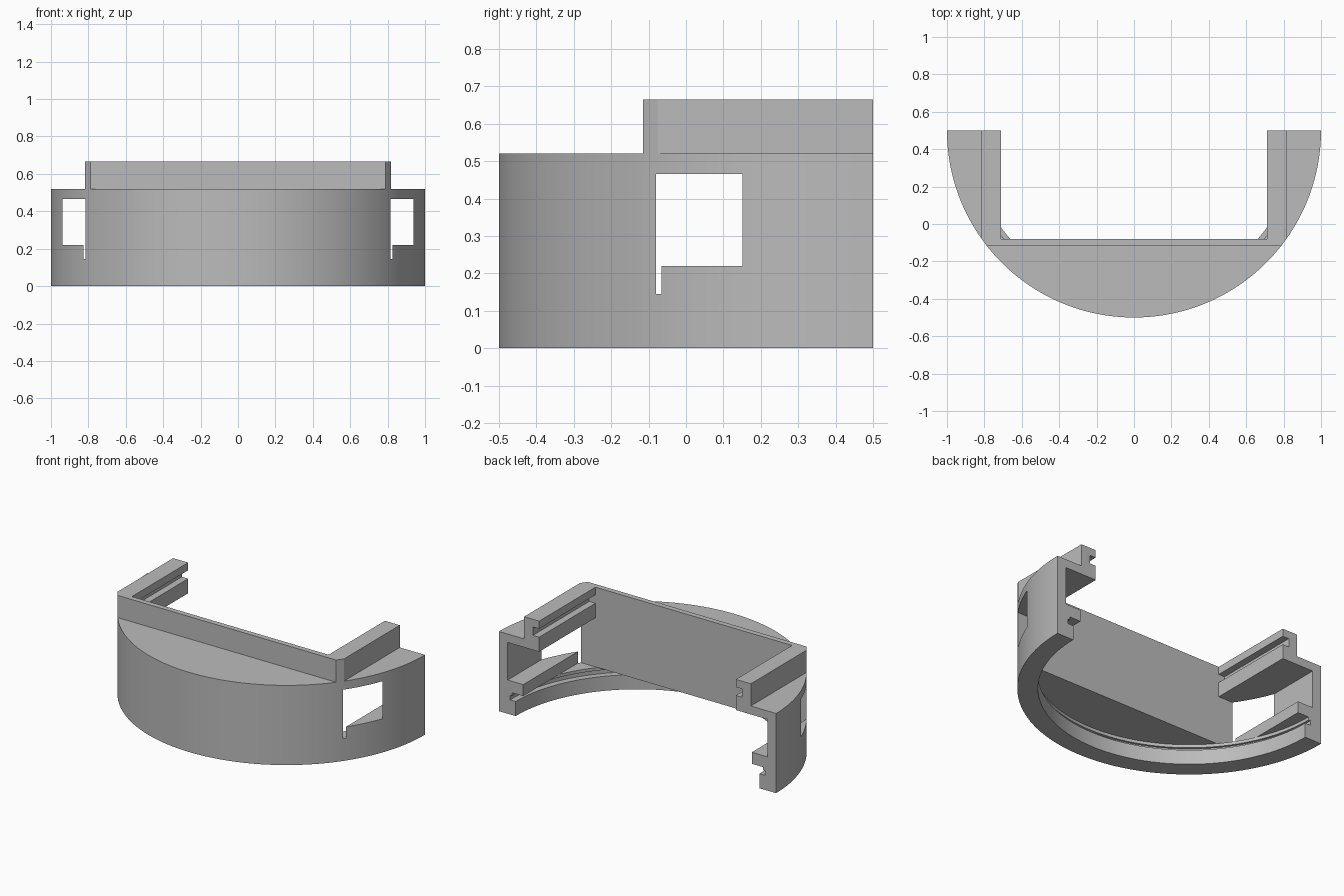
import bpy, bmesh, math

cube = bpy.data.objects.get("Cube")
if cube:
    bpy.data.objects.remove(cube, do_unlink=True)

grey = bpy.data.materials.new("plain grey")
grey.use_nodes = True
colour = (0.5, 0.5, 0.5, 1)
grey.diffuse_color = colour
grey.node_tree.nodes["Principled BSDF"].inputs["Base Color"].default_value = colour

AXIS_Y = 0.5      # centre of the round front, on the back plane
WALL_Y = -0.08    # rear face of the front wall
TOP, STEP, CEILING, FLOOR, RIM = 0.665, 0.52, 0.465, 0.22, 0.145


def prism(name, outline, z0, z1):
    """Extrude a flat outline between two heights."""
    bm = bmesh.new()
    face = bm.faces.new([bm.verts.new((x, y, z0)) for x, y in outline])
    new = bmesh.ops.extrude_face_region(bm, geom=[face])["geom"]
    verts = [v for v in new if isinstance(v, bmesh.types.BMVert)]
    bmesh.ops.translate(bm, verts=verts, vec=(0, 0, z1 - z0))
    bmesh.ops.recalc_face_normals(bm, faces=bm.faces)
    mesh = bpy.data.meshes.new(name)
    bm.to_mesh(mesh)
    bm.free()
    mesh.materials.append(grey)
    obj = bpy.data.objects.new(name, mesh)
    bpy.context.scene.collection.objects.link(obj)
    return obj


def box(x0, x1, y0, y1, z0, z1):
    return prism("cutter", [(x0, y0), (x1, y0), (x1, y1), (x0, y1)], z0, z1)


def arc(radius, start, end, count):
    angles = [start + (end - start) * i / count for i in range(count + 1)]
    return [(radius * math.cos(a), AXIS_Y + radius * math.sin(a)) for a in angles]


def disc(radius, z0, z1):
    return prism("cutter", arc(radius, 0, 2 * math.pi, 144)[:-1], z0, z1)


def cut(body, cutter):
    cutter.hide_render = True
    mod = body.modifiers.new("cut", "BOOLEAN")
    mod.operation = "DIFFERENCE"
    mod.solver = "EXACT"
    mod.object = cutter
    bpy.context.view_layer.objects.active = body
    bpy.ops.object.modifier_apply(modifier=mod.name)
    bpy.data.objects.remove(cutter, do_unlink=True)


# Half-round housing
housing = prism("half_round_housing", arc(1, math.pi, 2 * math.pi, 96), 0, TOP)

# Lowered front shelf and side shelves around the raised wall
cut(housing, box(-2, 2, -2, -0.115, STEP, 1))
for side in (-1, 1):
    cut(housing, box(*sorted((side * 0.818, side * 2)), -1, 1, STEP, 1))

# Central opening between the arms
cut(housing, box(-0.71, 0.71, WALL_Y, 1, RIM, 1))
# Side cavities, which break through the round wall as windows
cut(housing, box(-0.937, 0.937, WALL_Y, 1, FLOOR, CEILING))
# Gap between the lower side ledges and the front wall
cut(housing, box(-0.825, 0.825, WALL_Y, 1, RIM, 0.3))
# Slide grooves in the arms
cut(housing, box(-0.755, 0.755, WALL_Y, 1, 0.56, 0.615))

# Round recess underneath, with a retaining groove
cut(housing, disc(0.88, -0.5, 0.11))
cut(housing, disc(0.92, 0.095, 0.125))
cut(housing, disc(0.905, 0.11, RIM))

# Smooth curves with crisp edges
bpy.ops.object.select_all(action="DESELECT")
housing.select_set(True)
bpy.context.view_layer.objects.active = housing
bpy.ops.object.shade_smooth_by_angle(angle=math.radians(25))
